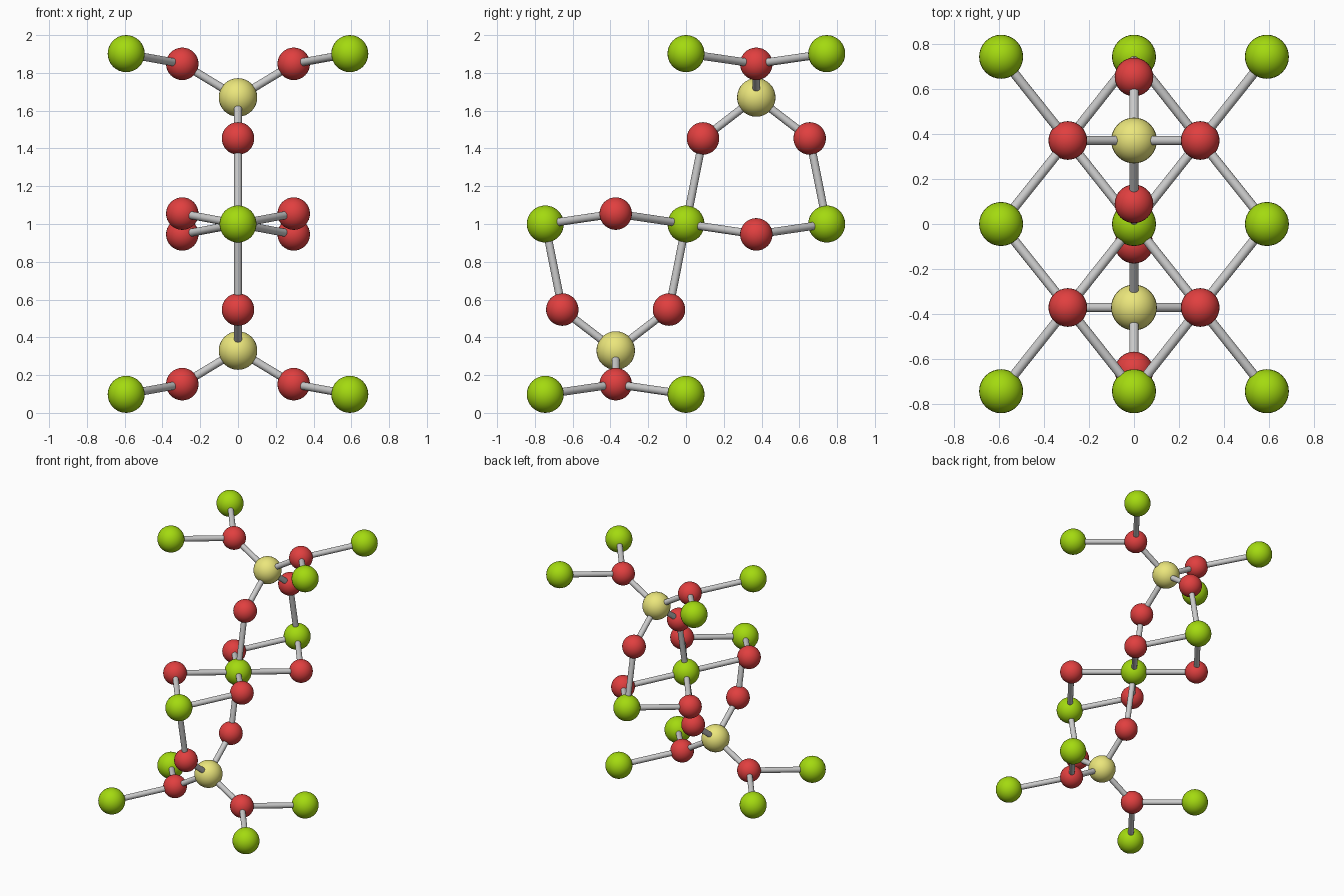
import bpy
from mathutils import Vector

if "Cube" in bpy.data.objects:
    bpy.data.objects.remove(bpy.data.objects["Cube"])


def material(name, rgb):
    m = bpy.data.materials.new(name)
    m.diffuse_color = (*rgb, 1)
    m.use_nodes = True
    m.node_tree.nodes["Principled BSDF"].inputs["Base Color"].default_value = m.diffuse_color
    return m


GREEN = material("green", (0.37, 0.70, 0.005))
RED = material("red", (0.75, 0.05, 0.05))
YELLOW = material("yellow", (0.83, 0.79, 0.20))
CENTRE = Vector((0, 0, 1))


def ball(name, pos, radius, mat):
    bpy.ops.mesh.primitive_uv_sphere_add(segments=32, ring_count=16, radius=radius, location=pos)
    ob = bpy.context.object
    ob.name = name
    ob.data.materials.append(mat)
    bpy.ops.object.shade_smooth()


def rod(a, b, radius=0.021):
    d = b - a
    bpy.ops.mesh.primitive_cylinder_add(vertices=20, radius=radius, depth=d.length, location=(a + b) / 2)
    ob = bpy.context.object
    ob.name = "bond_rod"
    ob.rotation_mode = 'QUATERNION'
    ob.rotation_quaternion = d.to_track_quat('Z', 'Y')
    bpy.ops.object.shade_smooth_by_angle()


# Shared ball at the middle of the model
ball("centre_green_ball", CENTRE, 0.098, GREEN)

# The upper half, repeated by inversion through the centre
for s in (1, -1):
    def at(x, y, z):
        return CENTRE + s * Vector((x, y, z))

    hub = at(0, 0.372, 0.67)
    outer = at(0, 0.745, 0)
    ball("yellow_hub_ball", hub, 0.102, YELLOW)
    ball("outer_green_ball", outer, 0.098, GREEN)

    # Red legs from the hub to the middle row of green balls
    for y, target in ((0.09, CENTRE), (0.655, outer)):
        leg = at(0, y, 0.453)
        ball("leg_red_ball", leg, 0.086, RED)
        rod(hub, leg)
        rod(leg, target)

    for x in (-1, 1):
        # Red arms from the hub to the end green balls
        arm = at(0.295 * x, 0.372, 0.848)
        ball("arm_red_ball", arm, 0.086, RED)
        rod(hub, arm)
        for y in (0, 0.745):
            end = at(0.592 * x, y, 0.902)
            ball("end_green_ball", end, 0.098, GREEN)
            rod(arm, end)

        # Red bridges between neighbouring middle green balls
        bridge = at(0.295 * x, 0.372, -0.055)
        ball("bridge_red_ball", bridge, 0.086, RED)
        rod(bridge, CENTRE)
        rod(bridge, outer)
